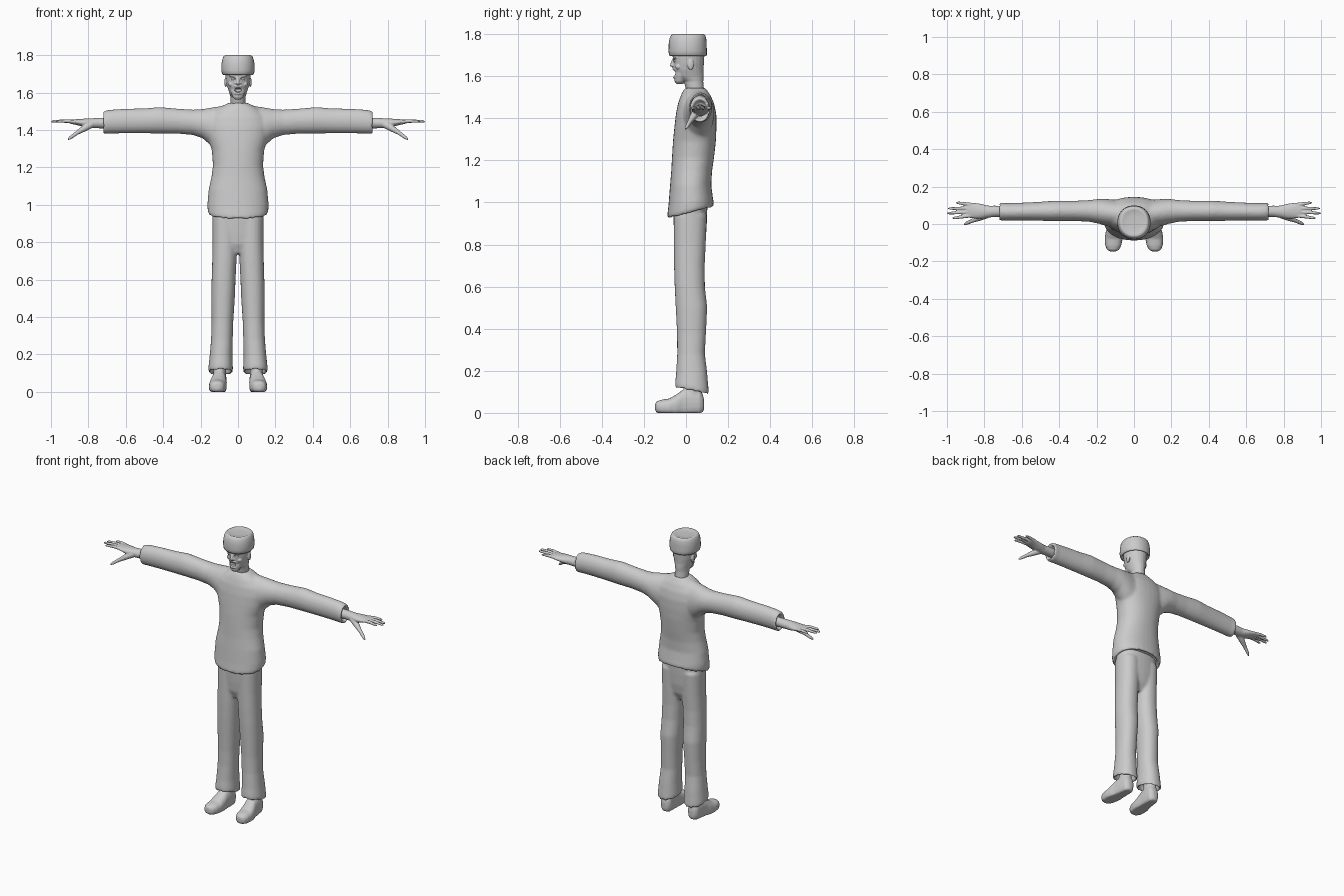
import bpy, bmesh, math
from mathutils import Vector

grey = bpy.data.materials.new("plain grey")
grey.diffuse_color = (0.6, 0.6, 0.6, 1)


def loft(bm, axis, rings, n=24, power=2.0, floor=None):
    """Closed tube. Ring: (position, centre a, centre b, radius a, radius b[, tilt]);
    a and b are the other two axes in x, y, z order; tilt shears the ring along b."""
    loops = []
    for r in rings:
        pos, ca, cb, ra, rb = r[:5]
        tilt = r[5] if len(r) > 5 else 0
        loop = []
        for i in range(n):
            t = 2 * math.pi * i / n
            c, s = math.cos(t), math.sin(t)
            a = ca + ra * math.copysign(abs(c) ** (2 / power), c)
            b = cb + rb * math.copysign(abs(s) ** (2 / power), s)
            p = pos + tilt * b
            co = {'x': (p, a, b), 'y': (a, p, b), 'z': (a, b, p)}[axis]
            if floor is not None:
                co = (co[0], co[1], max(co[2], floor))
            loop.append(bm.verts.new(co))
        loops.append(loop)
    for l0, l1 in zip(loops, loops[1:]):
        for i in range(n):
            j = (i + 1) % n
            bm.faces.new((l0[i], l0[j], l1[j], l1[i]))
    bm.faces.new(loops[0])
    bm.faces.new(loops[-1])


def limb(bm, points, n=10):
    """Round tapered tube through (x, y, z, radius) points."""
    loops = []
    pts = [Vector(p[:3]) for p in points]
    for k, p in enumerate(points):
        d = pts[min(k + 1, len(pts) - 1)] - pts[max(k - 1, 0)]
        u = d.cross(Vector((0, 1, 0.3))).normalized()
        v = d.cross(u).normalized()
        loops.append([bm.verts.new(pts[k] + p[3] * (u * math.cos(2 * math.pi * i / n)
                      + v * math.sin(2 * math.pi * i / n))) for i in range(n)])
    for l0, l1 in zip(loops, loops[1:]):
        for i in range(n):
            j = (i + 1) % n
            bm.faces.new((l0[i], l0[j], l1[j], l1[i]))
    bm.faces.new(loops[0])
    bm.faces.new(loops[-1])


def ball(bm, centre, size):
    vs = bmesh.ops.create_uvsphere(bm, u_segments=16, v_segments=10, radius=1)['verts']
    for v in vs:
        v.co = Vector(centre) + Vector([v.co[i] * size[i] for i in range(3)])


def finish(bm, name, voxel=None, smooth=0):
    bmesh.ops.recalc_face_normals(bm, faces=bm.faces)
    me = bpy.data.meshes.new(name)
    bm.to_mesh(me)
    bm.free()
    ob = bpy.data.objects.new(name, me)
    bpy.context.collection.objects.link(ob)
    me.materials.append(grey)
    for p in me.polygons:
        p.use_smooth = True
    if voxel:
        m = ob.modifiers.new("blend", 'REMESH')
        m.mode, m.voxel_size, m.use_smooth_shade = 'VOXEL', voxel, True
    if smooth:
        m = ob.modifiers.new("soften", 'SMOOTH')
        m.factor, m.iterations = 0.5, smooth
    return ob


# Sweater: torso with recessed hem, plus sleeves with recessed cuffs
bm = bmesh.new()
T = 0.26
loft(bm, 'z', [
    (1.00, 0, .022, .125, .082, T), (.955, 0, .022, .138, .092, T), (.943, 0, .022, .155, .108, T),
    (.960, 0, .022, .162, .111, T), (1.00, 0, .023, .164, .106, .12), (1.08, 0, .022, .157, .098),
    (1.15, 0, .027, .142, .097), (1.21, 0, .033, .134, .100), (1.29, 0, .040, .140, .102),
    (1.36, 0, .045, .160, .100), (1.42, 0, .048, .168, .096), (1.47, 0, .048, .155, .086),
    (1.51, 0, .046, .115, .070), (1.535, 0, .044, .072, .055), (1.547, 0, .044, .045, .045),
    (1.535, 0, .044, .034, .036)], 32, 2.2)
for s in (-1, 1):
    loft(bm, 'x', [(s * x, y, z, ry, rz) for x, y, z, ry, rz in [
        (.04, .050, 1.410, .070, .130), (.10, .055, 1.405, .075, .122), (.15, .062, 1.420, .072, .099),
        (.19, .068, 1.434, .066, .078), (.24, .070, 1.441, .058, .068), (.32, .070, 1.447, .054, .067),
        (.42, .070, 1.452, .055, .071), (.50, .068, 1.449, .051, .067), (.60, .066, 1.448, .048, .066),
        (.68, .065, 1.445, .047, .064), (.712, .066, 1.441, .048, .062), (.724, .067, 1.440, .043, .055),
        (.715, .067, 1.440, .034, .044), (.69, .067, 1.440, .030, .038)]], 24)
finish(bm, "sweater", 0.008, 6)

# Trousers: hips and two legs with recessed hems
bm = bmesh.new()
loft(bm, 'z', [(.74, 0, .015, .06, .045), (.79, 0, .018, .125, .068), (.85, 0, .020, .135, .076),
               (.92, 0, .020, .137, .080), (.99, 0, .022, .138, .080)], 28, 2.3)
for s in (-1, 1):
    loft(bm, 'z', [(z, s * x, y, rx, ry, t) for z, x, y, rx, ry, t in [
        (.16, .093, .030, .045, .060, 0), (.115, .093, .030, .055, .070, -.22),
        (.108, .093, .028, .064, .080, -.22), (.130, .093, .028, .066, .080, -.22),
        (.19, .091, .027, .061, .074, 0), (.28, .086, .024, .058, .066, 0),
        (.38, .083, .026, .058, .069, 0), (.50, .080, .026, .063, .075, 0),
        (.60, .077, .018, .064, .072, 0), (.70, .073, .016, .065, .073, 0),
        (.80, .070, .018, .066, .076, 0), (.94, .070, .020, .067, .079, 0)]], 24, 2.2)
finish(bm, "trousers", 0.008, 4)

# Shoes with flat soles and ankles
for s, side in ((-1, "right"), (1, "left")):
    bm = bmesh.new()
    loft(bm, 'y', [(y, s * x, z, rx, rz) for y, x, z, rx, rz in [
        (-.147, .112, .028, .014, .016), (-.138, .112, .028, .032, .028), (-.115, .111, .027, .043, .036),
        (-.080, .109, .028, .048, .040), (-.045, .106, .034, .046, .054), (-.015, .102, .045, .041, .065),
        (.030, .099, .050, .039, .068), (.065, .097, .050, .036, .062), (.080, .097, .045, .026, .042),
        (.086, .097, .040, .012, .022)]], 20, 2.4, 0.0)
    loft(bm, 'z', [(.05, s * .099, .030, .036, .045), (.12, s * .098, .033, .034, .044),
                   (.19, s * .095, .030, .036, .046)], 20)
    finish(bm, side + "_shoe", 0.005, 2)

# Hands: wrist and palm, four fingers and a drooping thumb
for s, side in ((-1, "right"), (1, "left")):
    bm = bmesh.new()
    loft(bm, 'x', [(s * x, y, z, ry, rz) for x, y, z, ry, rz in [
        (.66, .068, 1.437, .029, .029), (.74, .068, 1.437, .030, .028), (.78, .066, 1.436, .032, .027),
        (.82, .068, 1.438, .040, .023), (.86, .072, 1.442, .042, .016), (.89, .074, 1.444, .040, .012),
        (.902, .074, 1.444, .034, .007)]], 18)
    for y0, y1, tip in ((.046, .032, .972), (.065, .058, 1.0), (.084, .083, .994), (.103, .113, .952)):
        limb(bm, [(s * .86, y0, 1.443, .010), (s * (.86 + tip) / 2, (y0 + y1) / 2, 1.448, .0095),
                  (s * (tip - .012), y1, 1.446, .007), (s * tip, y1, 1.444, .003)])
    limb(bm, [(s * .785, .050, 1.430, .020), (s * .825, .034, 1.407, .017), (s * .862, .018, 1.384, .011),
              (s * .895, .004, 1.360, .009), (s * .909, -.003, 1.349, .004)])
    finish(bm, side + "_hand", 0.0035, 2)

# Head and neck with brow, nose, cheeks, lips, chin and ears
bm = bmesh.new()
loft(bm, 'z', [
    (1.48, 0, .046, .045, .045), (1.53, 0, .044, .039, .042), (1.575, 0, .036, .040, .046),
    (1.60, 0, .018, .047, .066), (1.63, 0, .012, .057, .071), (1.66, 0, .012, .064, .073),
    (1.69, 0, .012, .068, .075), (1.74, 0, .012, .068, .075)], 24)
loft(bm, 'z', [(1.563, 0, -.030, .016, .016), (1.575, 0, -.030, .028, .024),
               (1.60, 0, -.024, .038, .032), (1.64, 0, -.010, .050, .040)], 20)
limb(bm, [(0, -.055, 1.685, .007), (0, -.063, 1.664, .009), (0, -.066, 1.652, .011), (0, -.057, 1.646, .009)])
for s in (-1, 1):
    ball(bm, (s * .011, -.058, 1.650), (.008, .008, .006))
    ball(bm, (s * .028, -.047, 1.690), (.022, .016, .008))
    ball(bm, (s * .036, -.034, 1.645), (.016, .017, .014))
    ball(bm, (s * .066, .022, 1.655), (.007, .015, .026))
ball(bm, (0, -.052, 1.634), (.024, .012, .007))
ball(bm, (0, -.050, 1.594), (.020, .012, .007))
head = finish(bm, "head", 0.003, 2)

# Open mouth and eye sockets carved from the head
bm = bmesh.new()
ball(bm, (0, -.058, 1.614), (.019, .030, .014))
for s in (-1, 1):
    ball(bm, (s * .026, -.063, 1.673), (.014, .013, .009))
cutter = finish(bm, "face_cutter")
cutter.hide_render = True
cutter.hide_viewport = True
cut = head.modifiers.new("carve", 'BOOLEAN')
cut.operation, cut.object, cut.solver = 'DIFFERENCE', cutter, 'EXACT'

# Eyeballs and rows of teeth
bm = bmesh.new()
for s in (-1, 1):
    ball(bm, (s * .026, -.047, 1.673), (.011, .010, .008))
finish(bm, "eyes")
bm = bmesh.new()
for z in (1.624, 1.603):
    ball(bm, (0, -.046, z), (.015, .010, .004))
finish(bm, "teeth")

# Brimless hat with a rounded band and a slightly dished top
bm = bmesh.new()
loft(bm, 'z', [
    (1.715, 0, .010, .066, .072), (1.700, 0, .010, .074, .080), (1.695, 0, .010, .080, .086),
    (1.702, 0, .009, .086, .090), (1.720, 0, .008, .089, .091), (1.755, 0, .008, .088, .090),
    (1.780, 0, .009, .083, .087), (1.794, 0, .010, .077, .081), (1.800, 0, .010, .070, .074),
    (1.796, 0, .010, .060, .064), (1.794, 0, .010, .030, .032)], 32, 2.15)
finish(bm, "hat")
